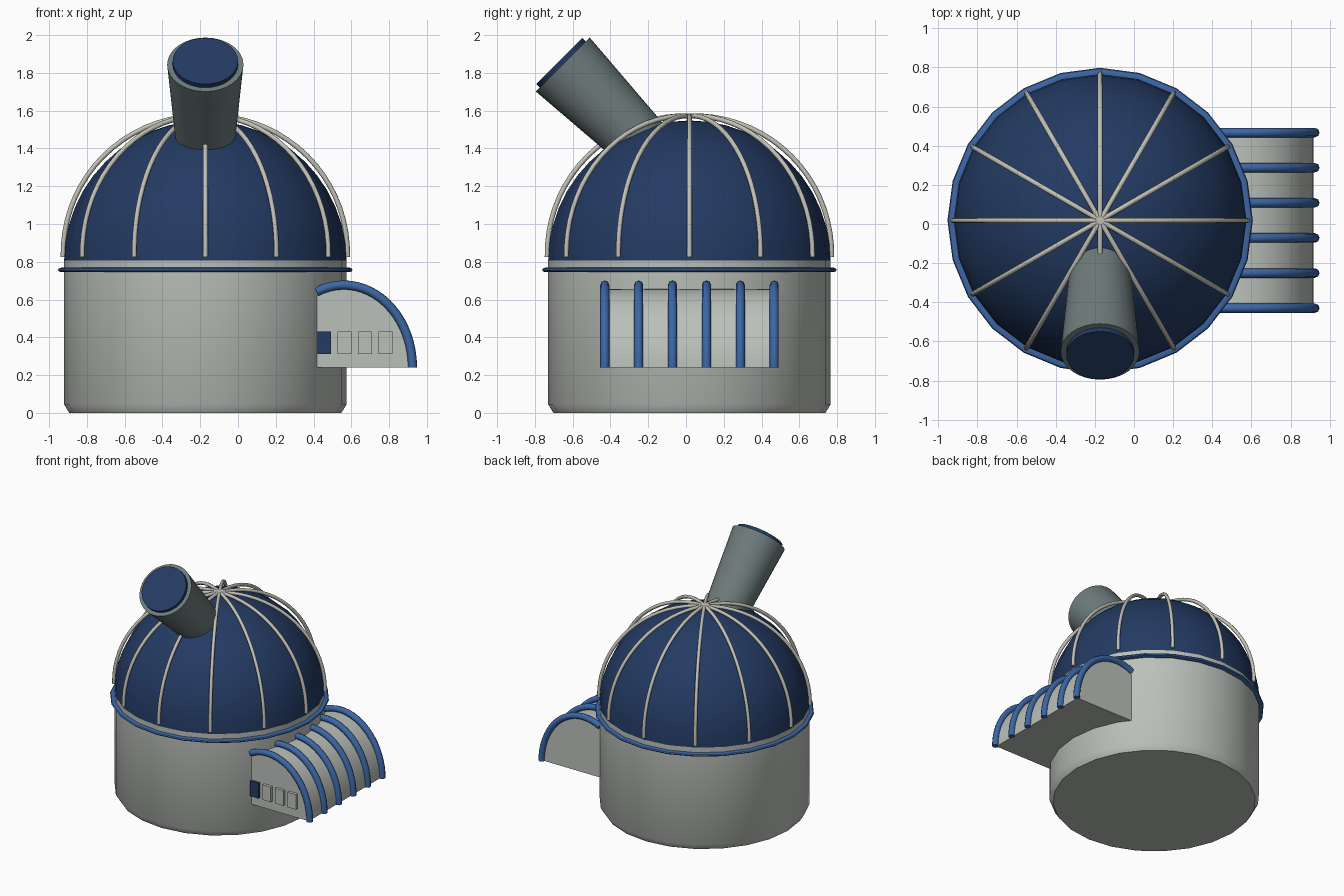
import bpy, bmesh, math
from mathutils import Vector, Matrix

cube = bpy.data.objects.get("Cube")
if cube:
    bpy.data.objects.remove(cube, do_unlink=True)

CX, CY = -0.173, 0.018      # axis of the round building
R = 0.748                   # wall and dome radius
SPRING = 0.80               # height where the dome begins


def material(name, rgb):
    m = bpy.data.materials.new(name)
    m.use_nodes = True
    m.diffuse_color = (*rgb, 1)
    m.node_tree.nodes["Principled BSDF"].inputs["Base Color"].default_value = (*rgb, 1)
    return m


wall_grey = material("wall grey", (0.50, 0.53, 0.49))
rib_cream = material("rib cream", (0.53, 0.53, 0.47))
navy = material("dome navy", (0.017, 0.043, 0.125))
blue = material("trim blue", (0.045, 0.135, 0.38))
tube_grey = material("tube grey", (0.155, 0.20, 0.20))


def finish(obj, mat, angle=35):
    obj.data.materials.append(mat)
    bpy.ops.object.select_all(action='DESELECT')
    obj.select_set(True)
    bpy.context.view_layer.objects.active = obj
    bpy.ops.object.shade_smooth_by_angle(angle=math.radians(angle))
    return obj


def from_bmesh(name, bm, mat):
    bmesh.ops.recalc_face_normals(bm, faces=bm.faces)
    mesh = bpy.data.meshes.new(name)
    bm.to_mesh(mesh)
    bm.free()
    obj = bpy.data.objects.new(name, mesh)
    bpy.context.collection.objects.link(obj)
    return finish(obj, mat)


def lathe(name, profile, mat, matrix, steps=24):
    """Spin (radius, height) points around the local z axis."""
    bm = bmesh.new()
    vs = [bm.verts.new((r, 0, z)) for r, z in profile]
    es = [bm.edges.new(pair) for pair in zip(vs, vs[1:])]
    bmesh.ops.spin(bm, geom=vs + es, cent=(0, 0, 0), axis=(0, 0, 1),
                   angle=math.tau, steps=steps, use_duplicate=False)
    bmesh.ops.remove_doubles(bm, verts=bm.verts, dist=0.0005)
    bm.transform(matrix)
    return from_bmesh(name, bm, mat)


def tubes(name, paths, radius, mat):
    """Round bars that follow the given paths."""
    cu = bpy.data.curves.new(name, 'CURVE')
    cu.dimensions = '3D'
    cu.bevel_depth = radius
    cu.bevel_resolution = 2
    cu.use_fill_caps = True
    for path in paths:
        sp = cu.splines.new('POLY')
        sp.points.add(len(path) - 1)
        for p, co in zip(sp.points, path):
            p.co = (*co, 1)
    obj = bpy.data.objects.new(name, cu)
    bpy.context.collection.objects.link(obj)
    bpy.ops.object.select_all(action='DESELECT')
    obj.select_set(True)
    bpy.context.view_layer.objects.active = obj
    bpy.ops.object.convert(target='MESH')
    return finish(bpy.context.object, mat, 50)


def box(name, lo, hi, mat):
    lo, hi = Vector(lo), Vector(hi)
    bm = bmesh.new()
    bmesh.ops.create_cube(bm, size=1, matrix=Matrix.Translation((lo + hi) / 2)
                          @ Matrix.Diagonal((*(hi - lo), 1)))
    return from_bmesh(name, bm, mat)


# Round building: wall, dome and rim band
axis = Matrix.Translation((CX, CY, 0))
lathe("drum_wall", [(0, 0), (0.72, 0), (R, 0.045), (R, 0.808), (0, 0.808)], wall_grey, axis)

quarter = [math.pi / 2 * i / 12 for i in range(13)]
lathe("dome", [(R * math.cos(a), SPRING + R * math.sin(a)) for a in quarter], navy, axis)

band = [math.tau * i / 10 for i in range(11)]
lathe("rim_band", [(0.754 + 0.026 * math.cos(a), 0.757 + 0.013 * math.sin(a)) for a in band],
      blue, axis)

# Dome ribs, lifting slightly off the dome towards the top
ribs = []
for k in range(12):
    turn = math.tau * k / 12
    path = []
    for i in range(19):
        a = math.radians(2 + 88 * i / 18)
        r = 0.752 + 0.021 * math.sin(a) + 0.01 * math.sin(2 * a)
        path.append((CX + r * math.cos(a) * math.cos(turn),
                     CY + r * math.cos(a) * math.sin(turn),
                     SPRING + r * math.sin(a)))
    ribs.append(path)
tubes("dome_ribs", ribs, 0.013, rib_cream)

# Telescope, tilted 45 degrees to the front
aim = Matrix.Translation((CX, -0.652, 1.844)) @ Matrix.Rotation(math.pi / 4, 4, 'X')
lathe("telescope_tube", [(0, -0.65), (0.151, -0.65), (0.202, 0), (0, 0)], tube_grey, aim, 32)
lathe("telescope_lens", [(0, -0.02), (0.173, -0.02), (0.173, 0.027), (0, 0.027)], navy, aim, 32)

# Annex with an arched roof
AX, AZ = 0.56, 0.24
FRONT, BACK = -0.43, 0.467


def arch(rx, rz, left, steps=20):
    """Elliptical arc from the drum side over the top down to the floor."""
    start = math.acos((left - AX) / rx)
    return [(AX + rx * math.cos(start * (1 - i / steps)),
             AZ + rz * math.sin(start * (1 - i / steps))) for i in range(steps + 1)]


bm = bmesh.new()
outline = [(0.416, AZ)] + arch(0.356, 0.415, 0.416)
face = bm.faces.new([bm.verts.new((x, FRONT, z)) for x, z in outline])
ext = bmesh.ops.extrude_face_region(bm, geom=[face], use_keep_orig=True)
bmesh.ops.translate(bm, vec=(0, BACK - FRONT, 0),
                    verts=[g for g in ext["geom"] if isinstance(g, bmesh.types.BMVert)])
from_bmesh("annex_body", bm, wall_grey)

hoop = arch(0.364, 0.437, 0.416)
hoops = [[(x, FRONT + (BACK - FRONT) * k / 5, z) for x, z in hoop] for k in range(6)]
tubes("annex_hoops", hoops, 0.024, blue)

# Door and windows on the annex front
box("annex_door", (0.42, FRONT - 0.022, 0.312), (0.493, FRONT + 0.02, 0.43), navy)
for k in range(3):
    x = 0.527 + 0.109 * k
    box(f"annex_window_{k + 1}", (x, FRONT - 0.022, 0.312), (x + 0.073, FRONT + 0.02, 0.43), wall_grey)
